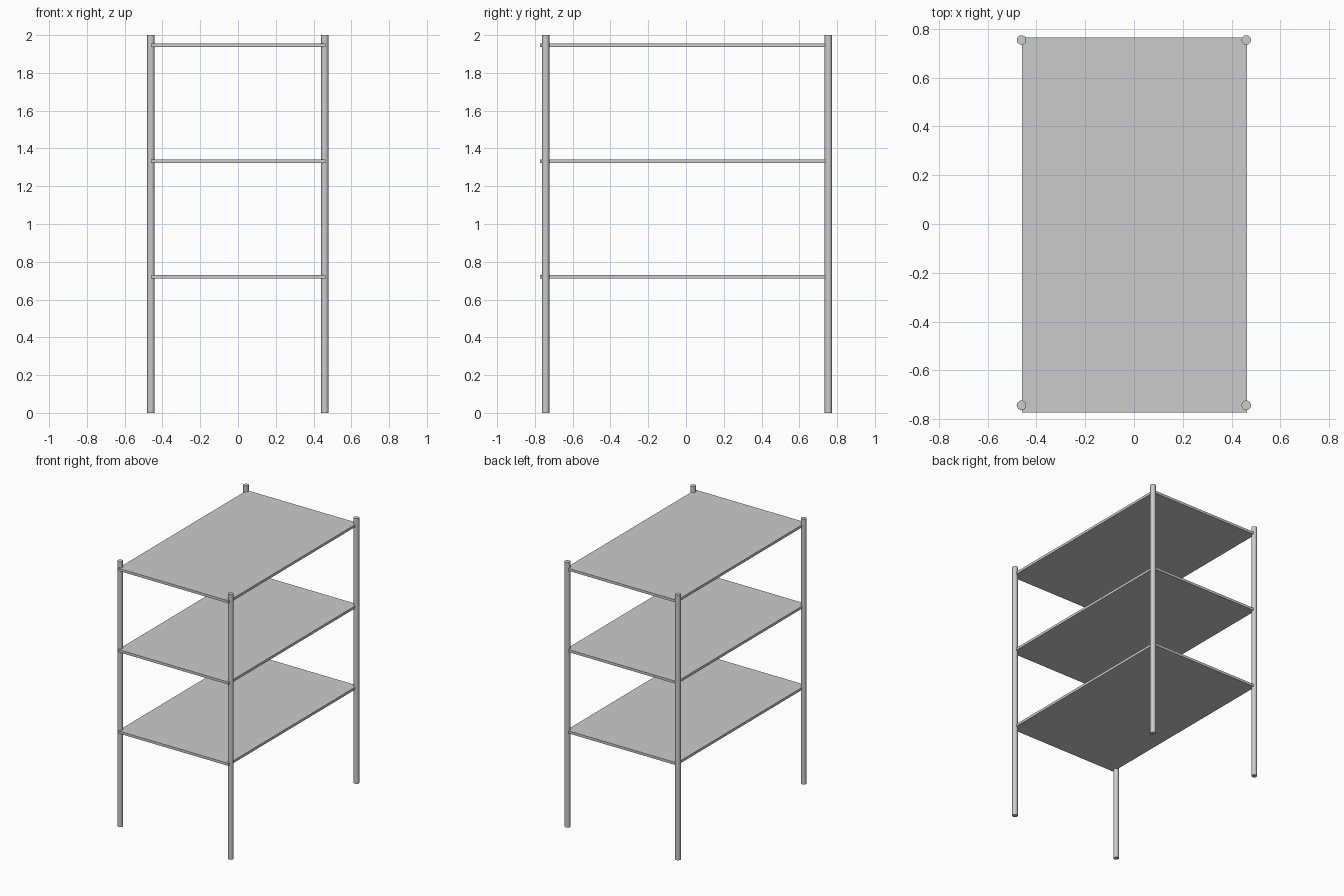
import bpy
import math

if "Cube" in bpy.data.objects:
    bpy.data.objects.remove(bpy.data.objects["Cube"])

POST_R, HEIGHT = 0.0195, 2.0
POST_X = (-0.461, 0.460)
POST_Y = (-0.743, 0.754)
SHELF_SIZE = (0.923, 1.538, 0.019)
SHELF_CENTER = (0.002, -0.004)


def add_post(name, x, y):
    bpy.ops.mesh.primitive_cylinder_add(vertices=24, radius=POST_R, depth=HEIGHT,
                                        location=(x, y, HEIGHT / 2))
    bpy.context.object.name = name
    bpy.ops.object.shade_smooth_by_angle(angle=math.radians(30))


def add_shelf(name, z):
    bpy.ops.mesh.primitive_cube_add(size=1, location=(*SHELF_CENTER, z))
    obj = bpy.context.object
    obj.name = name
    obj.scale = SHELF_SIZE
    bpy.ops.object.transform_apply(location=False, rotation=False, scale=True)


# Four round corner posts
for side, x in zip(("left", "right"), POST_X):
    for end, y in zip(("front", "back"), POST_Y):
        add_post(f"{end}_{side}_post", x, y)

# Three thin shelf boards, evenly spaced
for i, level in enumerate(("lower", "middle", "upper")):
    add_shelf(f"{level}_shelf", 0.72 + 0.613 * i)
